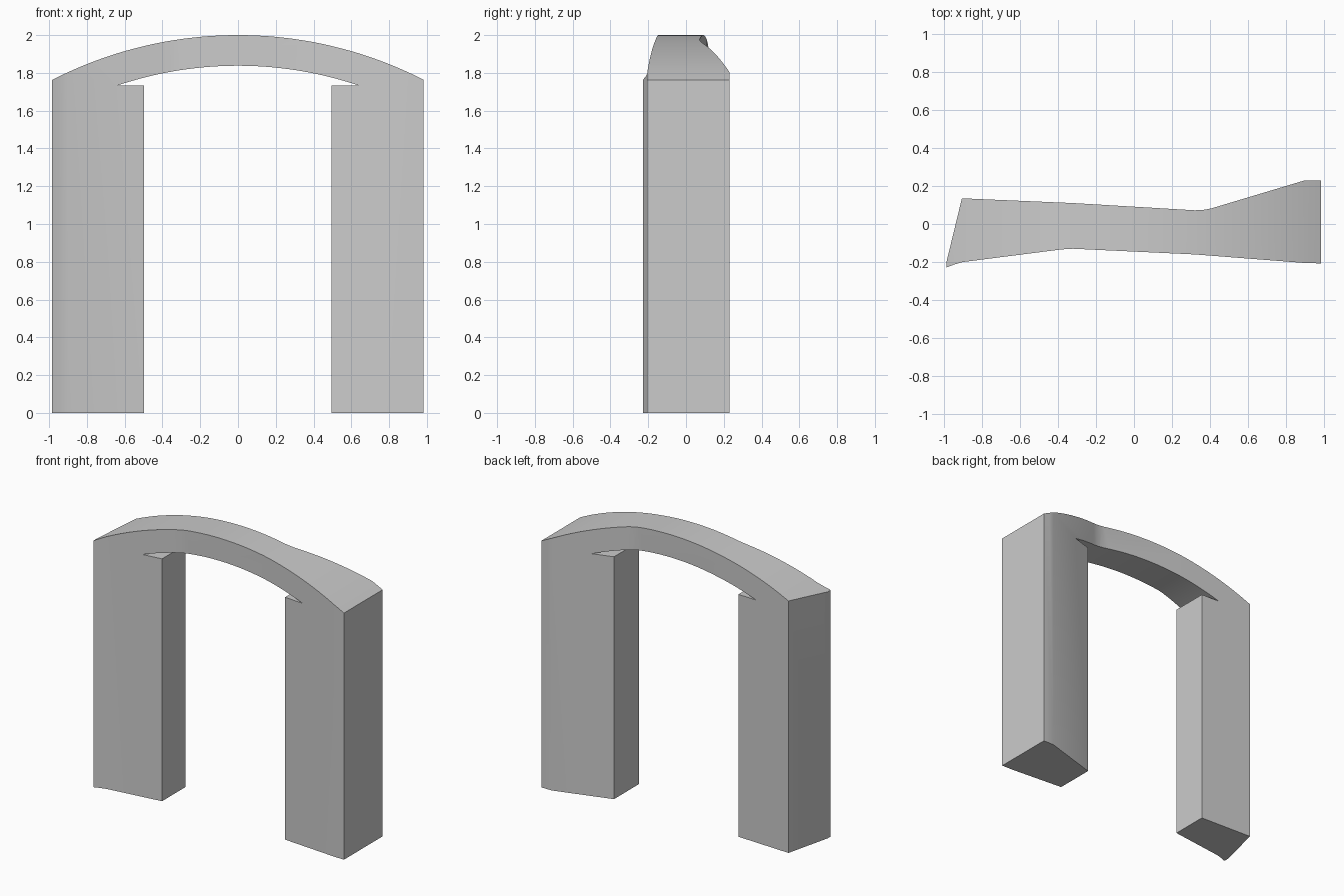
import bpy, bmesh
from math import sqrt
from mathutils import Vector

if "Cube" in bpy.data.objects:
    bpy.data.objects.remove(bpy.data.objects["Cube"])


def prism(name, points, offset):
    """Extrude a closed polygon of 3D points along an offset vector."""
    bm = bmesh.new()
    face = bm.faces.new([bm.verts.new(p) for p in points])
    ext = bmesh.ops.extrude_face_region(bm, geom=[face])
    verts = [v for v in ext["geom"] if isinstance(v, bmesh.types.BMVert)]
    bmesh.ops.translate(bm, vec=Vector(offset), verts=verts)
    bmesh.ops.recalc_face_normals(bm, faces=bm.faces)
    mesh = bpy.data.meshes.new(name)
    bm.to_mesh(mesh)
    bm.free()
    obj = bpy.data.objects.new(name, mesh)
    bpy.context.collection.objects.link(obj)
    return obj


def arc(half, top, radius, n):
    """Shallow arch from x = -half to +half, as (x, z) points."""
    xs = [half * (2 * i / n - 1) for i in range(n + 1)]
    return [(x, top - radius + sqrt(radius ** 2 - x * x)) for x in xs]


# Front silhouette: two pillars joined by an arched lintel
outer = arc(1.02, 2.0, 2.16, 48)
inner = arc(0.64, 1.838, 2.0, 32)
profile = ([(-1.02, 0)] + outer +
           [(1.02, 0), (0.494, 0), (0.494, 1.733)] +
           inner[::-1] +
           [(-0.497, 1.733), (-0.497, 0)])
archway = prism("archway", [(x, -0.5, z) for x, z in profile], (0, 1, 0))

# Plan outline, seen from above
plan = [(-0.985, -0.228), (-0.945, -0.213), (-0.90, -0.20), (-0.40, -0.136),
        (-0.36, -0.132), (-0.32, -0.13), (0.32, -0.16), (0.90, -0.205),
        (0.983, -0.207), (0.983, 0.23), (0.90, 0.23), (0.41, 0.083),
        (0.37, 0.075), (0.32, 0.072), (-0.32, 0.11), (-0.905, 0.135),
        (-0.985, -0.195)]
cutter = prism("plan_cutter", [(x, y, -0.2) for x, y in plan], (0, 0, 2.5))
cutter.hide_render = True

# Keep only the volume shared by both outlines
mod = archway.modifiers.new("plan_shape", 'BOOLEAN')
mod.operation = 'INTERSECT'
mod.solver = 'EXACT'
mod.object = cutter
bpy.context.view_layer.objects.active = archway
archway.select_set(True)
bpy.ops.object.modifier_apply(modifier=mod.name)
bpy.data.objects.remove(cutter, do_unlink=True)
bpy.ops.object.shade_smooth_by_angle(angle=0.35)
